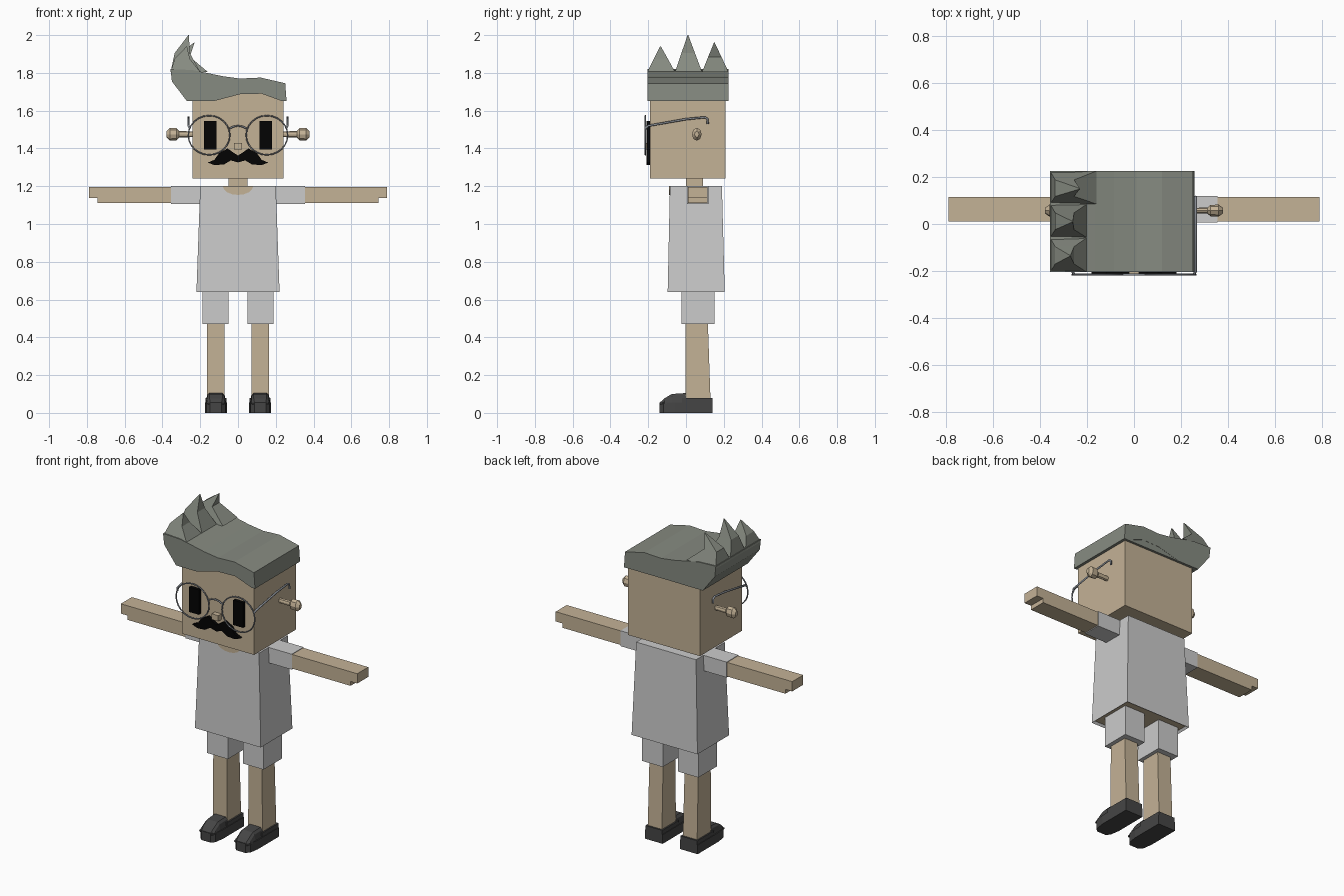
import bpy, bmesh, math
from mathutils import Vector

cube = bpy.data.objects.get("Cube")
if cube:
    bpy.data.objects.remove(cube, do_unlink=True)


def material(name, r, g, b):
    m = bpy.data.materials.new(name)
    m.use_nodes = True
    m.diffuse_color = (r, g, b, 1)
    m.node_tree.nodes["Principled BSDF"].inputs["Base Color"].default_value = (r, g, b, 1)
    return m


SKIN = material("skin", .55, .445, .305)
CLOTH = material("pale cloth", .6, .6, .6)
HAIR = material("grey hair", .24, .258, .22)
SHOE = material("dark shoe", .06, .06, .06)
BLACK = material("black", .001, .001, .001)
METAL = material("glasses metal", .25, .27, .3)


def finish(name, bm, *mats):
    bmesh.ops.recalc_face_normals(bm, faces=bm.faces[:])
    mesh = bpy.data.meshes.new(name)
    bm.to_mesh(mesh)
    bm.free()
    for m in mats:
        mesh.materials.append(m)
    ob = bpy.data.objects.new(name, mesh)
    bpy.context.collection.objects.link(ob)
    return ob


def loft(name, rings, mat):
    """Skin a stack of equal rings and cap both ends."""
    bm = bmesh.new()
    loops = [[bm.verts.new(p) for p in ring] for ring in rings]
    n = len(loops[0])
    for a, b in zip(loops, loops[1:]):
        for i in range(n):
            j = (i + 1) % n
            bm.faces.new((a[i], a[j], b[j], b[i]))
    bm.faces.new(loops[0])
    bm.faces.new(loops[-1])
    return finish(name, bm, mat)


def rect(x0, x1, y0, y1, z):
    return [(x0, y0, z), (x1, y0, z), (x1, y1, z), (x0, y1, z)]


def box(name, x, y, z, mat):
    return loft(name, [rect(*x, *y, h) for h in z], mat)


def prism(name, outline, y0, y1, mat):
    """Extrude an x-z outline along y."""
    return loft(name, [[(x, y, z) for x, z in outline] for y in (y0, y1)], mat)


def tube(name, points, radius, mat, cyclic=False):
    curve = bpy.data.curves.new(name, "CURVE")
    curve.dimensions = "3D"
    curve.bevel_depth = radius
    curve.bevel_resolution = 1
    spline = curve.splines.new("POLY")
    spline.points.add(len(points) - 1)
    for p, co in zip(spline.points, points):
        p.co = (*co, 1)
    spline.use_cyclic_u = cyclic
    curve.materials.append(mat)
    ob = bpy.data.objects.new(name, curve)
    bpy.context.collection.objects.link(ob)
    bpy.ops.object.select_all(action="DESELECT")
    ob.select_set(True)
    bpy.context.view_layer.objects.active = ob
    bpy.ops.object.convert(target="MESH")


# Head, neck and nose
box("head", (-.24, .24), (-.19, .21), (1.24, 1.72), SKIN)
box("neck", (-.05, .05), (0, .09), (1.18, 1.25), SKIN)
box("nose", (-.022, .022), (-.22, -.19), (1.395, 1.43), SKIN)

# Shirt, with the body showing inside the hem
shirt = loft("shirt", [rect(-.22, .22, -.097, .205, .64),
                       rect(-.2, .2, -.085, .19, 1.2)], CLOTH)
shirt.data.materials.append(SKIN)
bm = bmesh.new()
bm.from_mesh(shirt.data)
hem = min(bm.faces, key=lambda f: f.calc_center_median().z)
bmesh.ops.inset_region(bm, faces=[hem], thickness=.015)
hem.material_index = 1
bmesh.ops.translate(bm, verts=hem.verts, vec=(0, 0, .012))
bm.to_mesh(shirt.data)
bm.free()

# Neckline opening plate
arc = [math.pi * (1 + i / 8) for i in range(9)]
prism("neckline", [(.08 * math.cos(a), 1.2 + .046 * math.sin(a)) for a in arc],
      -.09, -.083, SKIN)

# Hair cap: one silhouette run from front to back
hair = [(-.27, 1.65), (-.35, 1.755), (-.357, 1.82), (-.24, 1.815), (-.165, 1.8),
        (-.085, 1.783), (.01, 1.77), (.12, 1.775), (.25, 1.745), (.257, 1.65),
        (.235, 1.65), (.125, 1.69), (.01, 1.687), (-.13, 1.65)]
prism("hair_cap", hair, -.205, .225, HAIR)
box("hair_back", (-.2, .25), (.2, .224), (1.65, 1.72), HAIR)

# Three swept hair spikes: start y, end y, tip x, tip y, tip z
for i, (y0, y1, tx, ty, tz) in enumerate([(-.205, -.058, -.27, -.135, 1.94),
                                          (-.058, .085, -.26, .01, 2.0),
                                          (.085, .225, -.23, .15, 1.96)]):
    mid = 1.81 + (tz - 1.81) * .5
    inner = -.16 if i == 2 else -.2
    loft(f"hair_spike_{i + 1}", [
        rect(-.357, inner, y0, y1, 1.805),
        rect(-.335, -.255, (y0 + ty) / 2, (y1 + ty) / 2, mid),
        rect(tx - .003, tx, ty - .002, ty + .002, tz)], HAIR)

# Moustache, mirrored from its right half
half = [(0, 1.363), (.02, 1.375), (.055, 1.4), (.1, 1.375), (.125, 1.34), (.16, 1.325),
        (.125, 1.312), (.075, 1.315), (.038, 1.337), (0, 1.326)]
prism("moustache", half + [(-x, z) for x, z in half[-2:0:-1]], -.21, -.188, BLACK)

# Glasses bridge
tube("glasses_bridge", [(x, -.215, 1.52 - 7 * x * x) for x in
                        (-.045, -.025, 0, .025, .045)], .005, METAL)

for side, s in (("left", 1), ("right", -1)):
    def span(a, b):
        return sorted((s * a, s * b))

    # Eye and glasses
    box(f"{side}_eye", span(.115, .18), (-.21, -.188), (1.395, 1.545), BLACK)
    ring = [math.tau * i / 24 for i in range(24)]
    tube(f"{side}_glasses_rim", [(s * .153 + .11 * math.cos(a), -.215,
                                  1.47 + .104 * math.sin(a)) for a in ring],
         .004, METAL, True)
    tube(f"{side}_glasses_temple", [(s * x, y, z) for x, y, z in (
        (.255, -.215, 1.505), (.262, -.2, 1.52), (.262, 0, 1.555), (.262, .1, 1.565),
        (.262, .115, 1.555), (.262, .115, 1.53))], .006, METAL)

    # Ear: a stalk ending in a faceted knob
    profile = [(.23, .015), (.312, .017), (.325, .032), (.36, .034), (.378, .016)]
    loft(f"{side}_ear", [[(s * x, .057 + .75 * r * math.cos(a), 1.475 + r * math.sin(a))
                          for a in ring[::3]] for x, r in profile], SKIN)

    # Arm with a stepped hand, and sleeve
    arm = [(.3, 1.112), (.745, 1.112), (.745, 1.138), (.79, 1.138), (.79, 1.197), (.3, 1.197)]
    prism(f"{side}_arm", [(s * x, z) for x, z in arm], .01, .115, SKIN)
    box(f"{side}_sleeve", span(.19, .355), (.006, .119), (1.107, 1.2), CLOTH)

    # Shorts leg and bare leg
    box(f"{side}_shorts", span(.05, .188), (-.025, .15), (.47, .66), CLOTH)
    loft(f"{side}_leg", [rect(*span(.07, .165), -.003, .13, .06),
                         rect(*span(.072, .163), -.003, .115, .5)], SKIN)

    # Shoe: outsole, heel counter and rounded toe cap
    c = s * .117
    sole = [(-.05, -.12), (-.03, -.14), (.03, -.14), (.05, -.12), (.059, -.06),
            (.059, .14), (-.059, .14), (-.059, -.06)]
    loft(f"{side}_sole", [[(c + x, y, z) for x, y in sole] for z in (0, .055)], SHOE)
    box(f"{side}_heel", (c - .056, c + .056), (-.02, .14), (.05, .08), SHOE)
    toe = [(-.137, .04, .056), (-.115, .045, .076), (-.075, .045, .1), (0, .047, .105)]
    loft(f"{side}_toe", [[(c - w - .008, y, .05), (c + w + .008, y, .05),
                          (c + w, y, z - .012), (c + w * .75, y, z),
                          (c - w * .75, y, z), (c - w, y, z - .012)]
                         for y, w, z in toe], SHOE)
